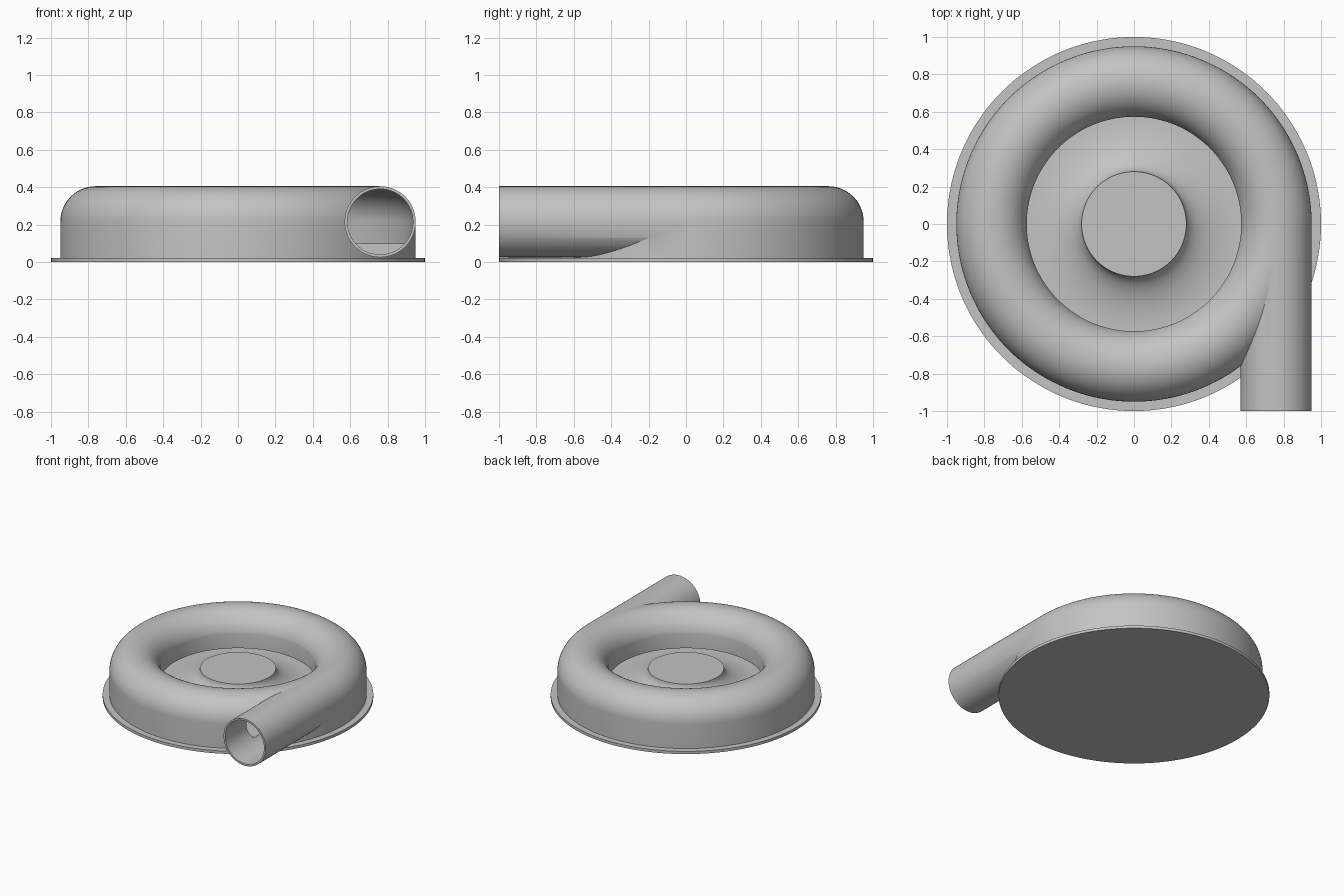
import bpy, bmesh
from math import sin, cos, pi, radians

STEPS = 144            # segments around the axis
RING, ZC = 0.76, 0.215  # tube centre: radius and height
TUBE, BORE = 0.19, 0.175
FLANGE_TOP = 0.022

if "Cube" in bpy.data.objects:
    bpy.data.objects.remove(bpy.data.objects["Cube"], do_unlink=True)

grey = bpy.data.materials.new("plain_grey")
grey.use_nodes = True
grey.diffuse_color = (0.55, 0.55, 0.55, 1)
grey.node_tree.nodes["Principled BSDF"].inputs["Base Color"].default_value = (0.55, 0.55, 0.55, 1)


def finish(name, bm):
    bmesh.ops.remove_doubles(bm, verts=bm.verts, dist=1e-5)
    bmesh.ops.recalc_face_normals(bm, faces=bm.faces)
    mesh = bpy.data.meshes.new(name)
    bm.to_mesh(mesh)
    bm.free()
    mesh.materials.append(grey)
    obj = bpy.data.objects.new(name, mesh)
    bpy.context.collection.objects.link(obj)
    return obj


def lathe(name, profile):
    """Spin an axis-to-axis profile of (radius, height) points around z."""
    bm = bmesh.new()
    verts = [bm.verts.new((r, 0, z)) for r, z in profile]
    edges = [bm.edges.new(pair) for pair in zip(verts, verts[1:])]
    bmesh.ops.spin(bm, geom=verts + edges, cent=(0, 0, 0), axis=(0, 0, 1),
                   angle=2 * pi, steps=STEPS, use_merge=True)
    return finish(name, bm)


def rod(name, radius, y0, y1, sides=96):
    """Solid cylinder along y through the tube centre."""
    bm = bmesh.new()
    ring = [bm.verts.new((RING + radius * cos(2 * pi * i / sides), y0,
                          ZC + radius * sin(2 * pi * i / sides))) for i in range(sides)]
    face = bm.faces.new(ring)
    new = bmesh.ops.extrude_face_region(bm, geom=[face])["geom"]
    bmesh.ops.translate(bm, vec=(0, y1 - y0, 0),
                        verts=[v for v in new if isinstance(v, bmesh.types.BMVert)])
    return finish(name, bm)


def arc(radius, end, n=40):
    """Tube roof from the outer wall over the top to the given angle."""
    return [(RING + radius * cos(radians(end) * i / n),
             ZC + radius * sin(radians(end) * i / n)) for i in range(n + 1)]


def boolean(target, tool, operation):
    mod = target.modifiers.new(operation.lower(), "BOOLEAN")
    mod.object, mod.operation, mod.solver = tool, operation, "EXACT"
    bpy.context.view_layer.objects.active = target
    bpy.ops.object.modifier_apply(modifier=mod.name)
    bpy.data.objects.remove(tool, do_unlink=True)


def smooth(obj):
    bpy.ops.object.select_all(action="DESELECT")
    obj.select_set(True)
    bpy.context.view_layer.objects.active = obj
    bpy.ops.object.shade_smooth_by_angle(angle=radians(30))


# Base flange
flange = lathe("base_flange", [(0, 0), (1, 0), (1, FLANGE_TOP), (0, FLANGE_TOP)])

# Solid casing with the tangential outlet pipe
roof = arc(TUBE, 170)
casing = lathe("volute_casing", [(0, FLANGE_TOP - 0.005), (RING + TUBE, FLANGE_TOP - 0.005)]
               + roof + [(0, roof[-1][1])])
boolean(casing, rod("outlet_pipe", TUBE, -1, 0.005), "UNION")

# Hollow: hub with a concave flank, floor, spiral chamber and open inlet
HUB_R, HUB_Z, EYE_R, FLOOR, LIP = 0.28, 0.235, 0.5735, 0.1, 0.13
flank = [(EYE_R - (EYE_R - HUB_R) * cos(a), HUB_Z - (HUB_Z - FLOOR) * sin(a))
         for a in (pi / 2 * i / 16 for i in range(17))]
chamber = lathe("chamber_cutter", [(0, HUB_Z)] + flank + [(RING + BORE, FLOOR)]
                + arc(BORE, 180)
                + [(RING - BORE, LIP), (EYE_R, LIP), (EYE_R, 0.6), (0, 0.6)])
boolean(casing, chamber, "DIFFERENCE")

# Pipe bore opening into the chamber
boolean(casing, rod("bore_cutter", BORE, -1.1, 0), "DIFFERENCE")

for part in (flange, casing):
    smooth(part)
